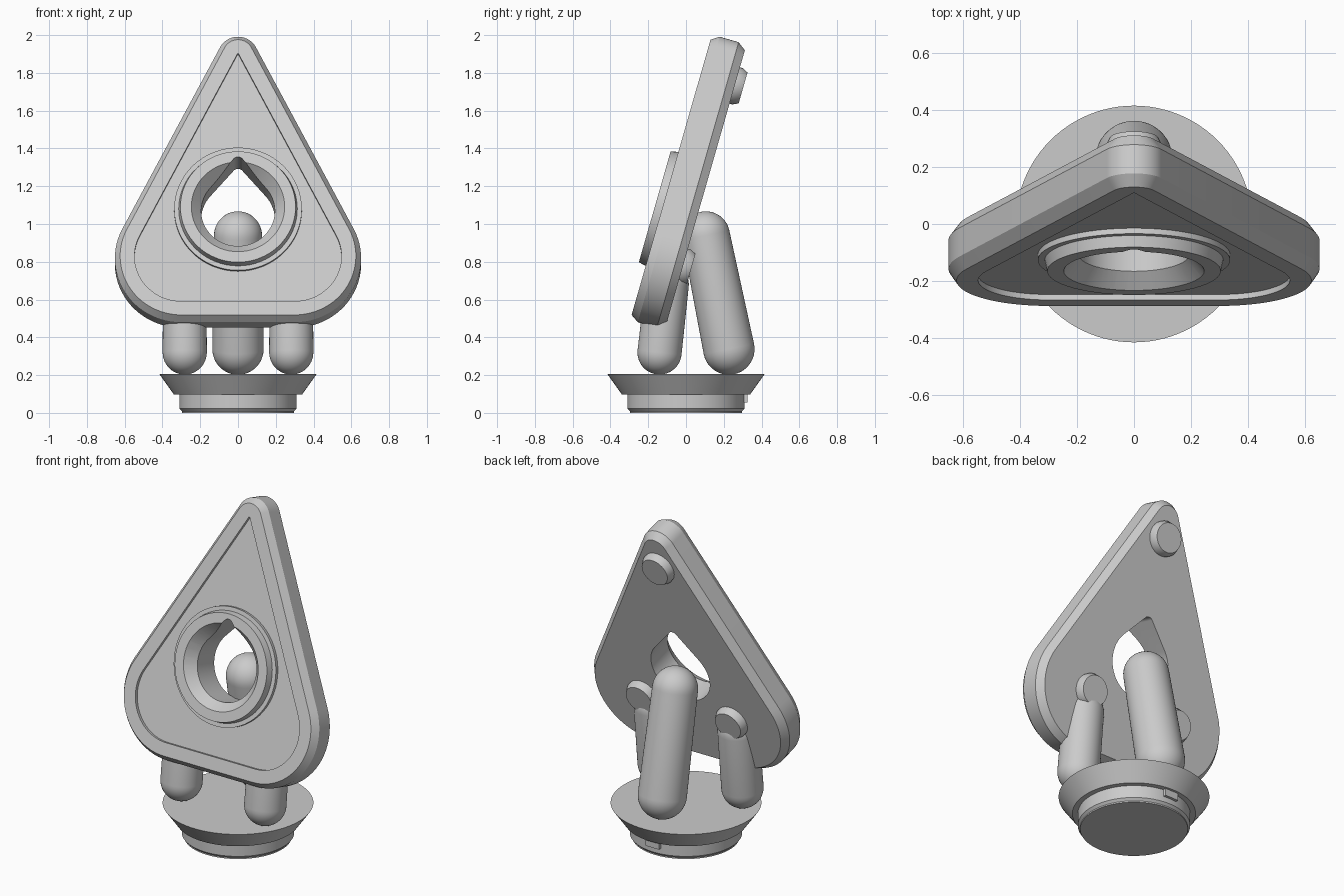
import bpy
import bmesh
from math import sin, cos, radians, pi, atan2, acos, hypot
from mathutils import Matrix, Vector

if "Cube" in bpy.data.objects:
    bpy.data.objects.remove(bpy.data.objects["Cube"])

grey = bpy.data.materials.new("plain_grey")
grey.use_nodes = True
grey.diffuse_color = (0.6, 0.6, 0.6, 1)
grey.node_tree.nodes["Principled BSDF"].inputs["Base Color"].default_value = (0.6, 0.6, 0.6, 1)

# Tilted board frame: x across, y up the board, z out of its front face
BOARD = Matrix.Translation((0, -0.127, 1.08)) @ Matrix.Rotation(radians(74), 4, "X")


def activate(ob):
    bpy.ops.object.select_all(action="DESELECT")
    ob.select_set(True)
    bpy.context.view_layer.objects.active = ob


def smooth(ob):
    activate(ob)
    bpy.ops.object.shade_smooth_by_angle(angle=radians(30))


def loft(name, loops, matrix=Matrix()):
    """Skin a stack of equal-length loops and cap both ends."""
    bm = bmesh.new()
    rows = [[bm.verts.new(p) for p in loop] for loop in loops]
    n = len(rows[0])
    for a, b in zip(rows, rows[1:]):
        for i in range(n):
            j = (i + 1) % n
            bm.faces.new((a[i], a[j], b[j], b[i]))
    bm.faces.new(rows[0][::-1])
    bm.faces.new(rows[-1])
    bmesh.ops.remove_doubles(bm, verts=bm.verts, dist=1e-5)
    bmesh.ops.recalc_face_normals(bm, faces=bm.faces)
    mesh = bpy.data.meshes.new(name)
    bm.to_mesh(mesh)
    bm.free()
    mesh.materials.append(grey)
    ob = bpy.data.objects.new(name, mesh)
    bpy.context.collection.objects.link(ob)
    ob.matrix_world = matrix
    smooth(ob)
    return ob


def lathe(name, profile, matrix=Matrix(), n=64):
    """Revolve (radius, height) pairs about z."""
    return loft(name, [[(r * cos(2 * pi * i / n), r * sin(2 * pi * i / n), z)
                        for i in range(n)] for r, z in profile], matrix)


def drop(z, half, low, r_low, high, r_high, steps=24):
    """Teardrop loop: two lower corner arcs, tangent sides, one upper arc."""
    phi = atan2(high - low, -half)
    theta = phi - acos((r_low - r_high) / hypot(half, high - low))
    pts = []
    for cx, cy, r, a, b in ((half, low, r_low, -pi / 2, theta),
                            (0, high, r_high, theta, pi - theta),
                            (-half, low, r_low, pi - theta, 1.5 * pi)):
        for i in range(steps + 1):
            t = a + (b - a) * i / steps
            pts.append((cx + r * cos(t), cy + r * sin(t), z))
    return pts


def board_loop(z, grow):
    return drop(z, 0.3, -0.26, 0.245 + grow, 0.853, grow)


def capsule(name, start, end, r0, r1):
    """Round-ended rod between two sphere centres."""
    start, end = Vector(start), Vector(end)
    axis = end - start
    arc = [radians(a) for a in range(0, 89, 8)]
    profile = [(r0 * cos(a), -r0 * sin(a)) for a in reversed(arc)]
    profile += [(r1 * cos(a), axis.length + r1 * sin(a)) for a in arc]
    turn = axis.to_track_quat("Z", "Y").to_matrix().to_4x4()
    return lathe(name, profile, Matrix.Translation(start) @ turn, 48)


def cut(ob, cutters):
    activate(ob)
    for c in cutters:
        mod = ob.modifiers.new("cut", "BOOLEAN")
        mod.operation = "DIFFERENCE"
        mod.solver = "EXACT"
        mod.object = c
        bpy.ops.object.modifier_apply(modifier=mod.name)
    smooth(ob)


# Board with chamfered rim and recessed front panel
board = loft("board", [board_loop(z, grow) for z, grow in (
    (-0.02, 0.003), (0, 0.003), (0, 0.079), (-0.042, 0.107),
    (-0.147, 0.107), (-0.19, 0.075))], BOARD)

# Stepped ring around the window
ring = lathe("window_ring", [(0.338, -0.03), (0.338, 0), (0.314, 0),
                             (0.305, 0.04), (0.2, 0.04)], BOARD)

# Teardrop window with a flared round mouth
window = loft("window_cutter", [drop(z, 0, -0.005, 0.195, 0.245, 0.03)
                                for z in (-0.4, 0.2)], BOARD)
mouth = lathe("mouth_cutter", [(0.18, -0.04), (0.193, -0.025),
                               (0.247, 0.04), (0.264, 0.06)], BOARD)
bpy.context.view_layer.update()
for part in (board, ring):
    cut(part, (window, mouth))
for helper in (window, mouth):
    bpy.data.objects.remove(helper)

# Three stub feet on the back of the board
for name, x, y in (("top_foot", 0, 0.734), ("left_foot", 0.3, -0.265),
                   ("right_foot", -0.3, -0.265)):
    lathe(name, [(0.1, -0.18), (0.1, -0.205), (0.085, -0.236)],
          BOARD @ Matrix.Translation((x, y, 0)), 40)

# Support legs
for side, x in (("left", 0.282), ("right", -0.282)):
    capsule(side + "_front_leg", (x, -0.14, 0.32), (x, -0.1, 0.68), 0.117, 0.115)
capsule("rear_leg", (0, 0.227, 0.338), (0, 0.105, 0.94), 0.136, 0.127)

# Round base with flared top and small rear tab
lathe("base", [(0.297, 0), (0.297, 0.008), (0.31, 0.022), (0.31, 0.098),
               (0.34, 0.098), (0.416, 0.205)], n=96)
tab = [(-0.045, 0.29), (0.045, 0.29), (0.045, 0.325), (-0.045, 0.325)]
loft("base_tab", [[(x, y, z) for x, y in tab] for z in (0.055, 0.099)])
